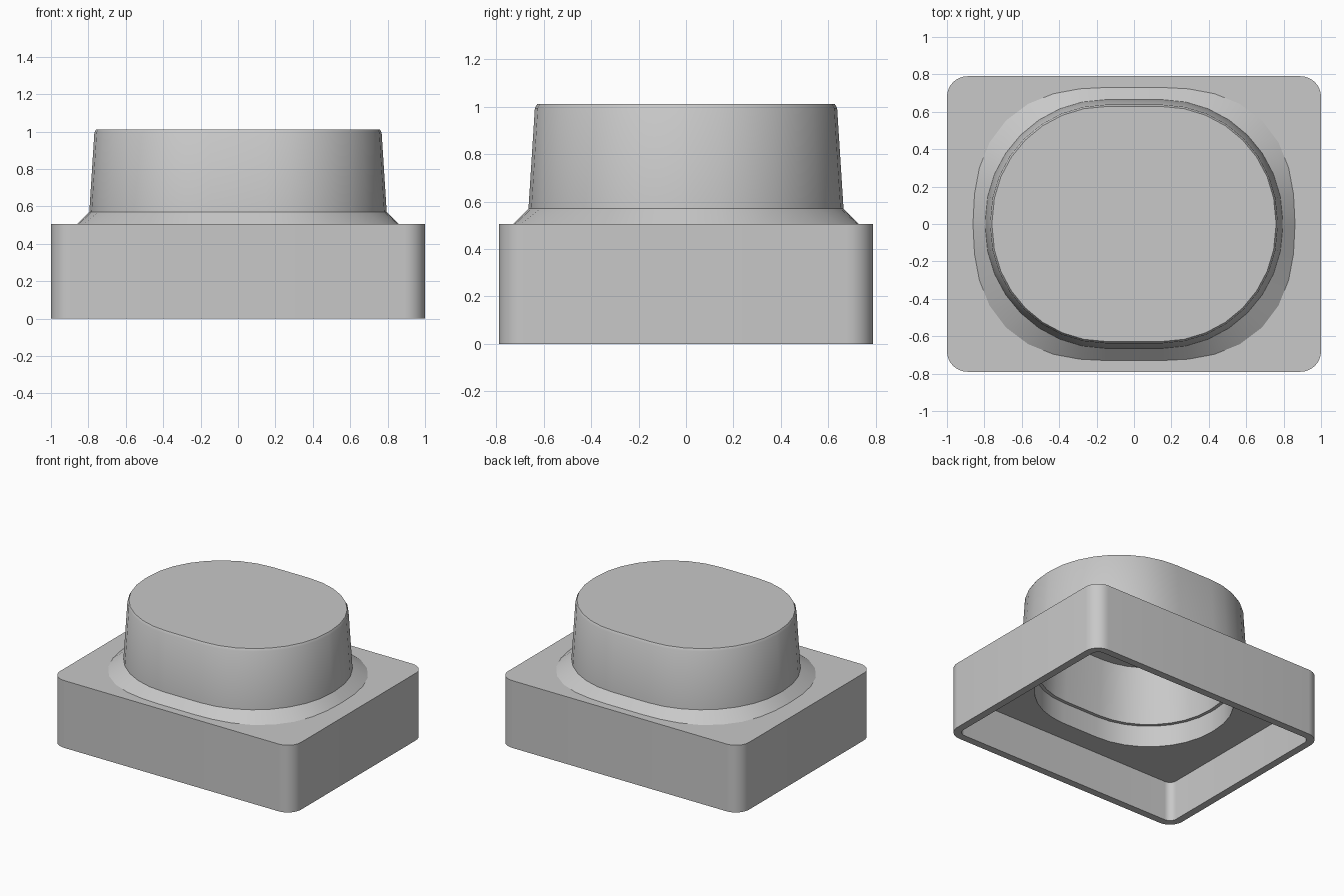
import bpy, bmesh, math

cube = bpy.data.objects.get("Cube")
if cube:
    bpy.data.objects.remove(cube, do_unlink=True)

STEPS = 8        # arc segments per quarter
WALL = 0.055     # skirt wall thickness
HX, HY, CORNER = 1.0, 0.79, 0.11

grey = bpy.data.materials.new("plain_grey")
grey.use_nodes = True
colour = (0.58, 0.58, 0.58, 1)
grey.diffuse_color = colour
grey.node_tree.nodes["Principled BSDF"].inputs["Base Color"].default_value = colour


def rounded_loop(bm, hx, hy, r, z, bulge=0.0):
    """Rounded rectangle; bulge pushes the arcs out along the diagonals."""
    verts = []
    for q, (sx, sy) in enumerate([(1, 1), (-1, 1), (-1, -1), (1, -1)]):
        for i in range(STEPS + 1):
            a = (q + i / STEPS) * math.pi / 2
            rr = r + bulge * math.sin(2 * a) ** 2
            verts.append(bm.verts.new((sx * (hx - r) + rr * math.cos(a),
                                       sy * (hy - r) + rr * math.sin(a), z)))
    return verts


def box(inset, z):
    return HX - inset, HY - inset, CORNER - inset, z


def oval(hy, z, bulge=0.0):
    return hy + 0.13, hy, hy - 0.02, z, bulge


# Shell section, from the inside ceiling down, around the rim and up to the cap
sections = [
    oval(0.52, 0.89),            # inside of the cap
    oval(0.545, 0.46),
    oval(0.57, 0.46),            # inner ledge
    oval(0.57, 0.30),
    box(WALL, 0.30),             # underside of the deck
    box(WALL, 0.0),
    box(0.0, 0.0),               # bottom rim
    box(0.0, 0.505),             # outer skirt
    oval(0.73, 0.505, 0.045),    # collar
    oval(0.665, 0.57),
    oval(0.638, 0.995),          # tapered cap wall
    oval(0.628, 1.012),          # softened top edge
]

bm = bmesh.new()
loops = [rounded_loop(bm, *s) for s in sections]
for low, high in zip(loops, loops[1:]):
    n = len(low)
    for i in range(n):
        j = (i + 1) % n
        bm.faces.new((low[i], low[j], high[j], high[i]))
bm.faces.new(loops[0])
bm.faces.new(loops[-1])
bmesh.ops.recalc_face_normals(bm, faces=bm.faces)

mesh = bpy.data.meshes.new("hollow_cap_housing")
bm.to_mesh(mesh)
bm.free()
mesh.materials.append(grey)
housing = bpy.data.objects.new("hollow_cap_housing", mesh)
bpy.context.collection.objects.link(housing)

# Smooth the curved walls, keep the edges crisp
bpy.ops.object.select_all(action='DESELECT')
housing.select_set(True)
bpy.context.view_layer.objects.active = housing
bpy.ops.object.shade_smooth_by_angle(angle=math.radians(28))
